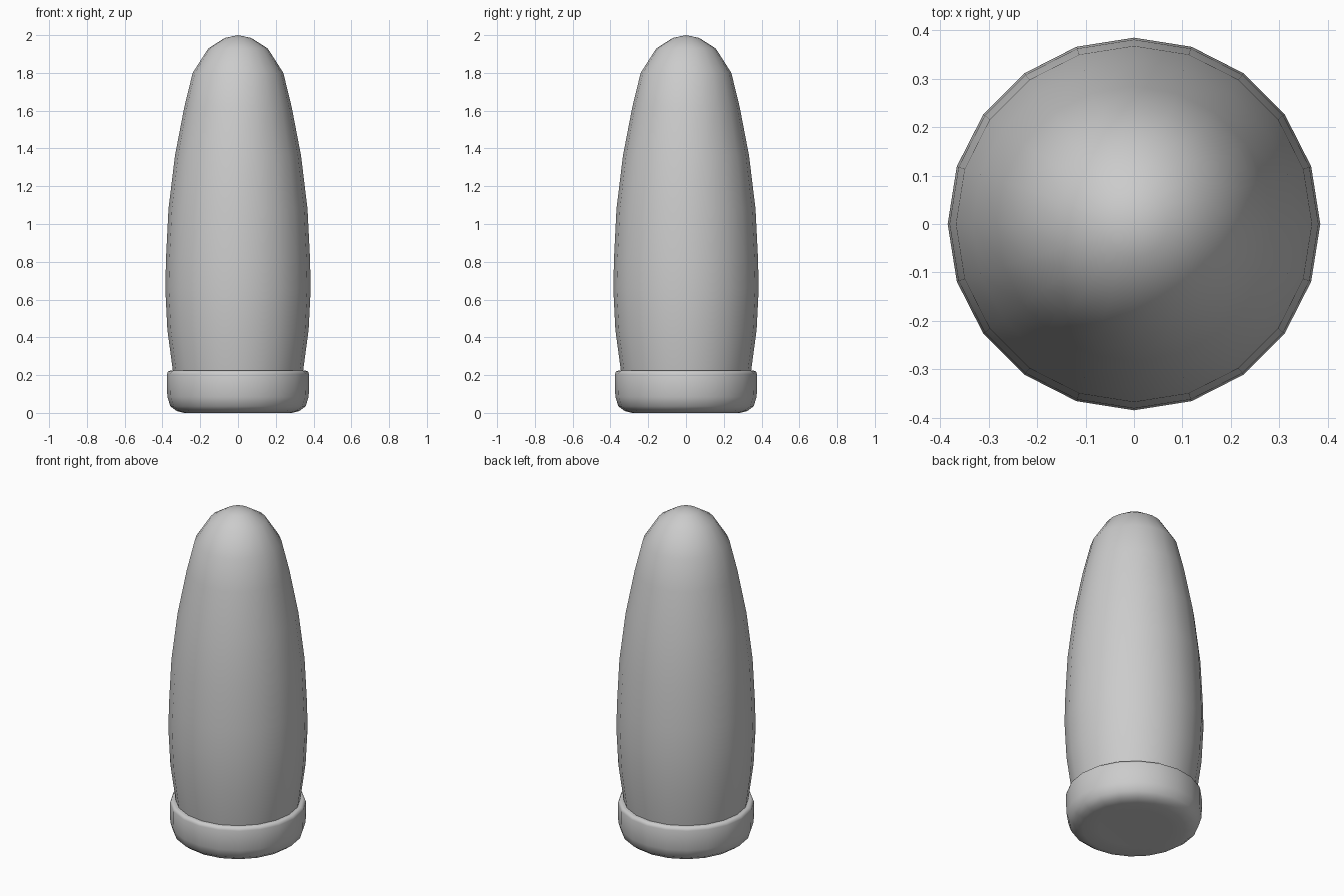
import bpy, bmesh, math

if "Cube" in bpy.data.objects:
    bpy.data.objects.remove(bpy.data.objects["Cube"])

SIDES = 20


def lathe(name, profile, angle):
    """Revolve (radius, z) points around the z axis; radius 0 makes a pole."""
    bm = bmesh.new()
    rings = []
    for r, z in profile:
        if r == 0:
            rings.append([bm.verts.new((0, 0, z))] * SIDES)
        else:
            rings.append([bm.verts.new((r * math.cos(2 * math.pi * i / SIDES),
                                        r * math.sin(2 * math.pi * i / SIDES), z))
                          for i in range(SIDES)])
    for low, high in zip(rings, rings[1:]):
        for i in range(SIDES):
            j = (i + 1) % SIDES
            quad = [low[i], low[j], high[j], high[i]]
            bm.faces.new(list(dict.fromkeys(quad)))
    bmesh.ops.recalc_face_normals(bm, faces=bm.faces)
    mesh = bpy.data.meshes.new(name)
    bm.to_mesh(mesh)
    bm.free()
    obj = bpy.data.objects.new(name, mesh)
    bpy.context.collection.objects.link(obj)
    bpy.ops.object.select_all(action='DESELECT')
    obj.select_set(True)
    bpy.context.view_layer.objects.active = obj
    bpy.ops.object.shade_smooth_by_angle(angle=math.radians(angle))
    return obj


# Tapered body with a rounded tip, seated in the base
lathe("body", [(0, 0.17), (0.335, 0.17), (0.345, 0.225), (0.374, 0.44),
               (0.385, 0.66), (0.381, 0.82), (0.368, 1.08), (0.334, 1.36),
               (0.284, 1.62), (0.24, 1.80), (0.157, 1.93), (0.07, 1.985),
               (0, 2.0)], 50)

# Base cap: flat underside, rounded bottom edge, small lip on top
lathe("base_cap", [(0, 0.004), (0.20, 0.002), (0.285, 0.0), (0.325, 0.01),
                   (0.358, 0.035), (0.374, 0.085), (0.376, 0.14),
                   (0.376, 0.205), (0.371, 0.219), (0.358, 0.224),
                   (0.33, 0.222), (0, 0.222)], 50)
